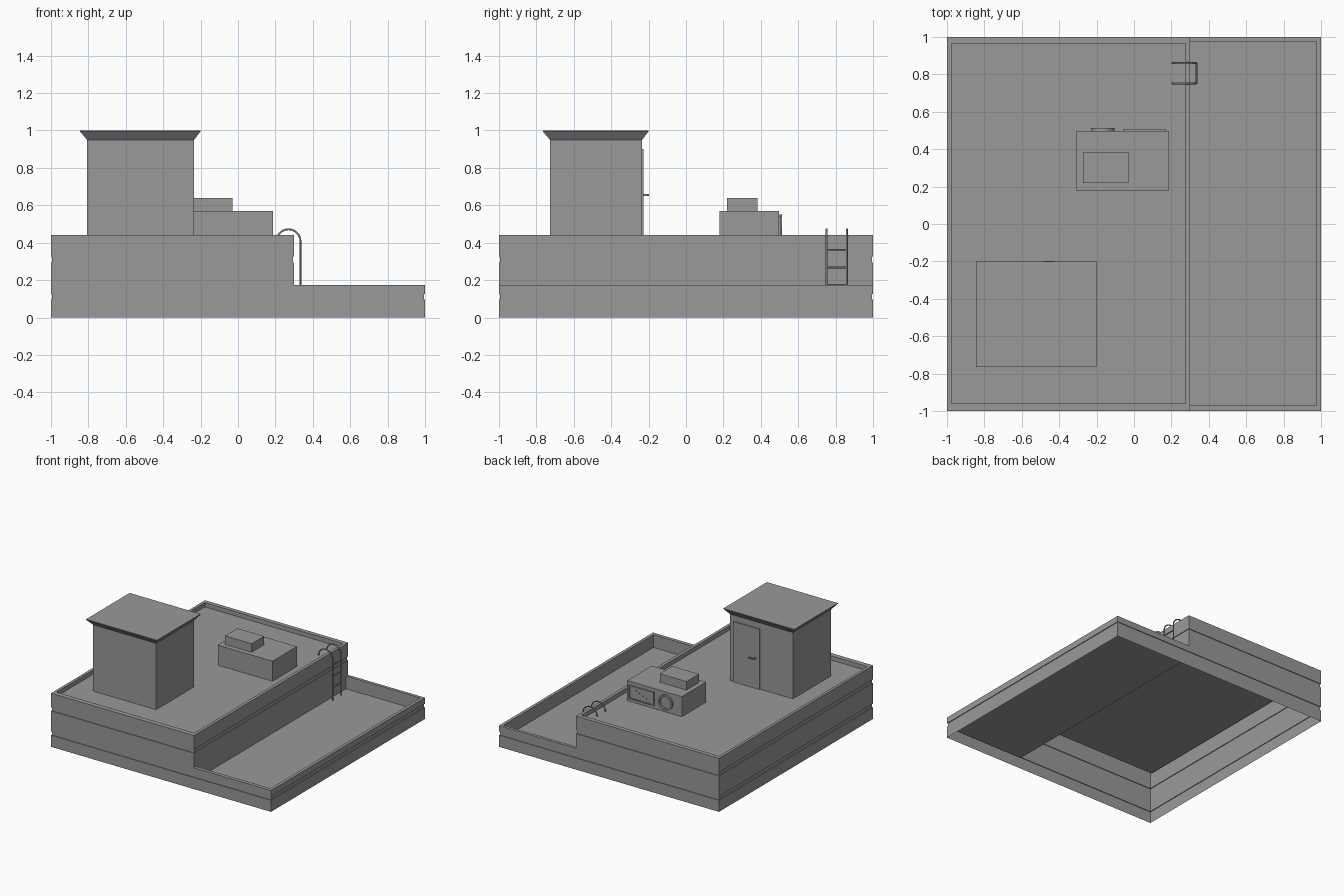
import bpy, bmesh, math
from mathutils import Matrix, Vector

cube = bpy.data.objects.get("Cube")
if cube:
    bpy.data.objects.remove(cube, do_unlink=True)

# One grey for the whole building
grey = bpy.data.materials.new("concrete_grey")
grey.use_nodes = True
GREY = (0.32, 0.32, 0.32, 1)
grey.diffuse_color = GREY
grey.node_tree.nodes["Principled BSDF"].inputs["Base Color"].default_value = GREY


def finish(name, bm, smooth=False):
    mesh = bpy.data.meshes.new(name)
    bm.to_mesh(mesh)
    bm.free()
    mesh.materials.append(grey)
    obj = bpy.data.objects.new(name, mesh)
    bpy.context.scene.collection.objects.link(obj)
    if smooth:
        for poly in mesh.polygons:
            poly.use_smooth = len(poly.vertices) == 4
    return obj


def loft(name, rings, bottom=False, top=True):
    """Skin rectangles (x0, x1, y0, y1, z) one after another."""
    bm = bmesh.new()
    loops = [[bm.verts.new(p) for p in ((x0, y0, z), (x1, y0, z), (x1, y1, z), (x0, y1, z))]
             for x0, x1, y0, y1, z in rings]
    for a, b in zip(loops, loops[1:]):
        for i in range(4):
            j = (i + 1) % 4
            bm.faces.new((a[i], a[j], b[j], b[i]))
    if bottom:
        bm.faces.new(loops[0][::-1])
    if top:
        bm.faces.new(loops[-1])
    flat = [f for f in bm.faces if f.calc_area() < 1e-7]
    bmesh.ops.delete(bm, geom=flat, context='FACES_ONLY')
    return finish(name, bm)


def box(name, x0, x1, y0, y1, z0, z1):
    return loft(name, [(x0, x1, y0, y1, z0), (x0, x1, y0, y1, z1)], bottom=True)


def grooved(x0, x1, y0, y1, z0, g0, g1, z1, d=0.006):
    """Wall rings with a shallow shadow groove between g0 and g1."""
    steps = ((0, z0), (0, g0), (d, g0), (d, g1), (0, g1), (0, z1))
    return [(x0 + i, x1 - i, y0 + i, y1 - i, z) for i, z in steps]


def tube(name, paths, radius=0.005, sides=8):
    """Round bars that follow the given point paths."""
    bm = bmesh.new()
    for path in paths:
        pts = [Vector(p) for p in path]
        rings = []
        for k, p in enumerate(pts):
            t = (pts[min(k + 1, len(pts) - 1)] - pts[max(k - 1, 0)]).normalized()
            ref = Vector((0, 1, 0)) if abs(t.y) < 0.9 else Vector((1, 0, 0))
            u = t.cross(ref).normalized()
            v = t.cross(u)
            turns = [math.tau * s / sides for s in range(sides)]
            rings.append([bm.verts.new(p + radius * (u * math.cos(a) + v * math.sin(a)))
                          for a in turns])
        for a, b in zip(rings, rings[1:]):
            for i in range(sides):
                j = (i + 1) % sides
                bm.faces.new((a[i], a[j], b[j], b[i]))
        bm.faces.new(rings[0][::-1])
        bm.faces.new(rings[-1])
    bmesh.ops.recalc_face_normals(bm, faces=bm.faces)
    return finish(name, bm, smooth=True)


STEP, LOW, HIGH = 0.3, 0.07, 0.405      # step edge, terrace floor, roof floor

# Lower storey walls, open underneath
loft("lower_walls", grooved(-1, 1, -1, 1, 0, 0.095, 0.125, 0.175), top=False)

# Sunken terrace with its parapet
loft("terrace", [(STEP, 1, -1, 1, 0.175),
                 (STEP, 0.975, -0.97, 0.975, 0.175),
                 (STEP, 0.975, -0.97, 0.975, LOW)])

# Upper storey with parapet and roof floor
inner = (-0.977, 0.275, -0.96, 0.965)
loft("upper_storey", grooved(-1, STEP, -1, 1, 0.175, 0.295, 0.325, 0.44)
     + [(*inner, 0.44), (*inner, HIGH)])

# Stair hut with a flared roof
hut = (-0.807, -0.235, -0.727, -0.235)
eaves = (-0.845, -0.2, -0.765, -0.2)
loft("stair_hut", [(*hut, HIGH), (*hut, 0.95)], top=False)
loft("hut_roof", [(*hut, 0.95), (*eaves, 0.995), (*eaves, 1.0)])
box("hut_door", -0.51, -0.27, -0.235, -0.226, HIGH, 0.9)
box("door_handle", -0.48, -0.425, -0.207, -0.198, 0.65, 0.66)
box("handle_stem", -0.478, -0.468, -0.226, -0.207, 0.65, 0.66)

# Ventilation unit and the smaller box on top of it
box("vent_unit", -0.31, 0.187, 0.18, 0.497, HIGH, 0.57)
box("vent_top_box", -0.272, -0.03, 0.22, 0.382, 0.57, 0.64)

# Control panel: plate, raised frame and small knobs
box("panel_plate", -0.06, 0.168, 0.497, 0.501, 0.43, 0.54)
for z in (0.43, 0.532):
    box("panel_rail", -0.06, 0.168, 0.497, 0.507, z, z + 0.008)
for x in (-0.06, 0.16):
    box("panel_stile", x, x + 0.008, 0.497, 0.507, 0.438, 0.532)
for k in range(4):
    x, z = 0.1 - 0.032 * k, 0.505 - 0.013 * k
    box("panel_knob", x, x + 0.007, 0.501, 0.505, z, z + 0.007)

# Round fan surround, a flat ring facing the back
bm = bmesh.new()
SIDES = 32
profile = ((0.05, 0.497), (0.05, 0.512), (0.063, 0.512), (0.063, 0.497))
rings = [[bm.verts.new((-0.168 + r * math.cos(math.tau * i / SIDES), y,
                        0.487 + r * math.sin(math.tau * i / SIDES)))
          for i in range(SIDES)] for r, y in profile]
for a, b in zip(rings, rings[1:]):
    for i in range(SIDES):
        j = (i + 1) % SIDES
        bm.faces.new((a[i], a[j], b[j], b[i]))
bmesh.ops.recalc_face_normals(bm, faces=bm.faces)
finish("fan_ring", bm)

# Ladder with hooped rails over the parapet
RAILS = (0.752, 0.86)
CX, CZ, R = 0.27, 0.408, 0.064
arc = [(CX + R * math.cos(a), CZ + R * math.sin(a))
       for a in (math.pi * k / 14 for k in range(15))]
side = [(CX + R, LOW)] + arc
tube("ladder_rails", [[(x, y, z) for x, z in side] for y in RAILS])
tube("ladder_rungs", [[(CX + R, RAILS[0], z), (CX + R, RAILS[1], z)]
                      for z in (0.36, 0.267, 0.174)])
